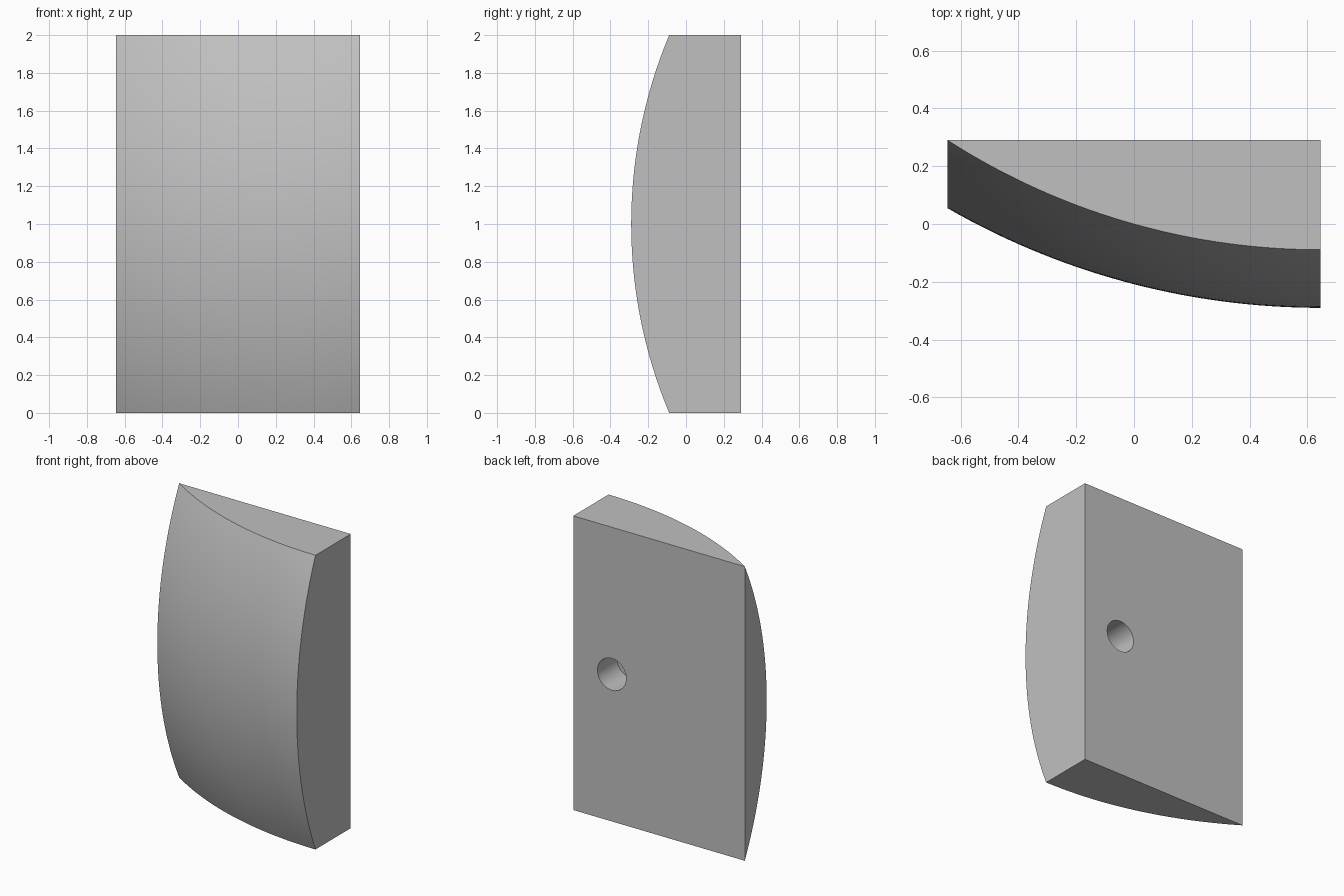
import bpy, bmesh, math
from mathutils import Matrix, Vector

cube = bpy.data.objects.get("Cube")
if cube:
    bpy.data.objects.remove(cube, do_unlink=True)

HALF_WIDTH, HALF_HEIGHT, BACK = 0.645, 1.0, 0.29
RADIUS = 2.587                      # spherical front, deepest at the +x edge
CENTRE_Y = RADIUS - BACK

grey = bpy.data.materials.new("plain grey")
grey.use_nodes = True
colour = (0.53, 0.53, 0.53, 1)
grey.diffuse_color = colour
grey.node_tree.nodes["Principled BSDF"].inputs["Base Color"].default_value = colour


def make_object(name, bm):
    bmesh.ops.recalc_face_normals(bm, faces=bm.faces)
    mesh = bpy.data.meshes.new(name)
    bm.to_mesh(mesh)
    bm.free()
    mesh.materials.append(grey)
    obj = bpy.data.objects.new(name, mesh)
    bpy.context.collection.objects.link(obj)
    return obj


# Block: a domed front sheet extruded to a flat back
bm = bmesh.new()
bmesh.ops.create_grid(bm, x_segments=32, y_segments=48, size=1)
for v in bm.verts:
    x, z = v.co.x * HALF_WIDTH, v.co.y * HALF_HEIGHT
    y = CENTRE_Y - math.sqrt(RADIUS ** 2 - (x - HALF_WIDTH) ** 2 - z ** 2)
    v.co = Vector((x, y, z + HALF_HEIGHT))
result = bmesh.ops.extrude_face_region(bm, geom=bm.faces[:], use_keep_orig=True)
back_verts = [g for g in result["geom"] if isinstance(g, bmesh.types.BMVert)]
back_faces = [g for g in result["geom"] if isinstance(g, bmesh.types.BMFace)]
for v in back_verts:
    v.co.y = BACK
bmesh.ops.dissolve_faces(bm, faces=back_faces)
block = make_object("domed_block", bm)

# Blind round hole in the back
depth, overshoot = 0.21, 0.1
bm = bmesh.new()
bmesh.ops.create_cone(
    bm, cap_ends=True, segments=48, radius1=0.108, radius2=0.108,
    depth=depth + overshoot,
    matrix=Matrix.Translation((0.355, BACK + (overshoot - depth) / 2, HALF_HEIGHT))
    @ Matrix.Rotation(math.pi / 2, 4, "X"))
cutter = make_object("hole_cutter", bm)
cutter.hide_render = True

cut = block.modifiers.new("back hole", "BOOLEAN")
cut.operation = "DIFFERENCE"
cut.solver = "EXACT"
cut.object = cutter

bpy.ops.object.select_all(action="DESELECT")
block.select_set(True)
bpy.context.view_layer.objects.active = block
bpy.ops.object.modifier_apply(modifier=cut.name)
bpy.data.objects.remove(cutter, do_unlink=True)
bpy.ops.object.shade_smooth_by_angle(angle=math.radians(30))
